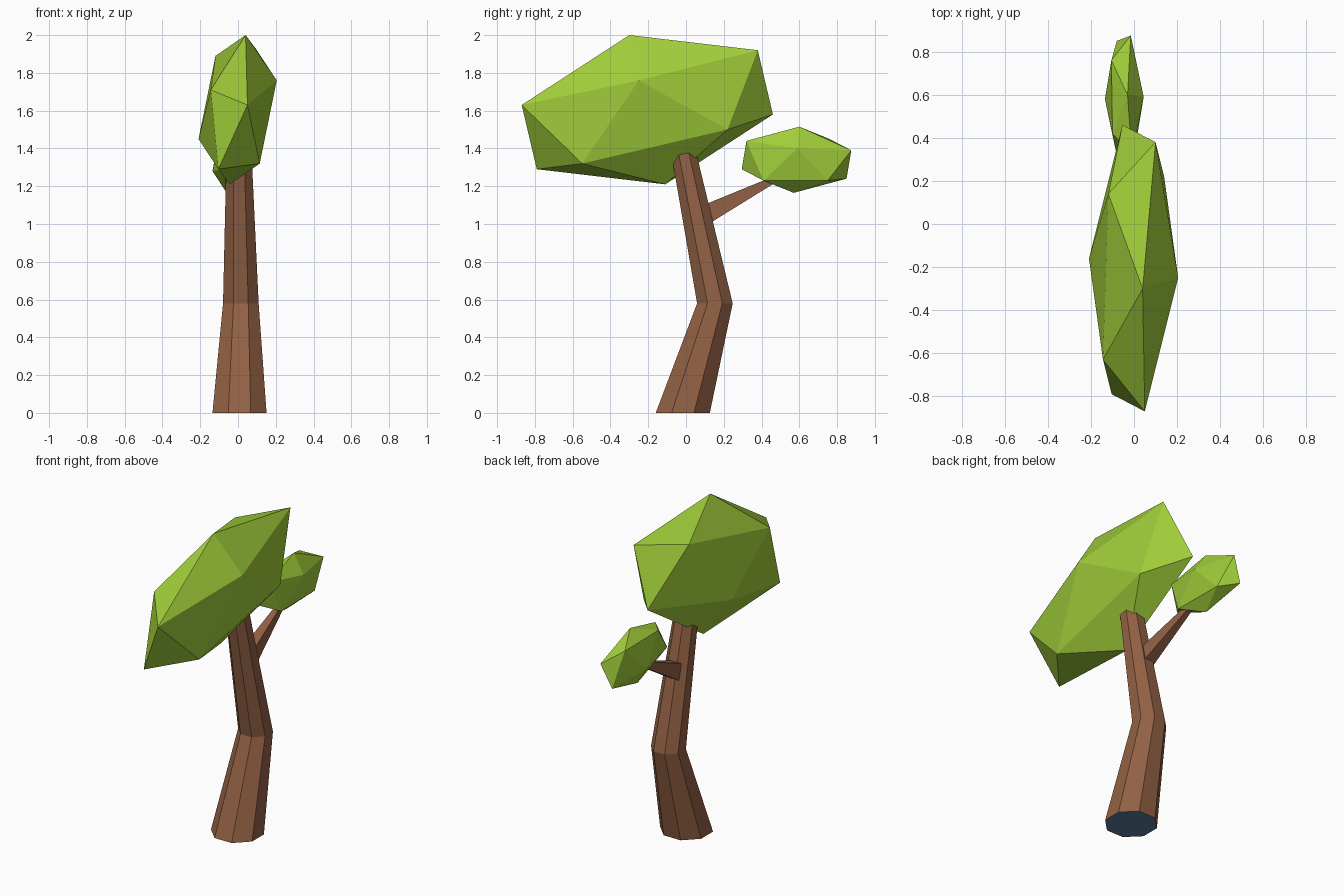
import bpy, bmesh, math
from mathutils import Vector

if "Cube" in bpy.data.objects:
    bpy.data.objects.remove(bpy.data.objects["Cube"])


def material(name, rgb):
    m = bpy.data.materials.new(name)
    m.diffuse_color = (*rgb, 1)
    m.use_nodes = True
    m.node_tree.nodes["Principled BSDF"].inputs["Base Color"].default_value = m.diffuse_color
    return m


LEAF = material("leaf green", (0.352, 0.610, 0.042))
BARK = material("bark brown", (0.287, 0.119, 0.058))
BASE = material("slate blue", (0.105, 0.200, 0.320))


def finish(bm, name, *mats):
    bmesh.ops.recalc_face_normals(bm, faces=bm.faces)
    mesh = bpy.data.meshes.new(name)
    bm.to_mesh(mesh)
    bm.free()
    for m in mats:
        mesh.materials.append(m)
    obj = bpy.data.objects.new(name, mesh)
    bpy.context.collection.objects.link(obj)
    return obj


def crown(name, centre, half):
    """Stretched icosahedron: six corners plus their opposites through the centre."""
    bm = bmesh.new()
    c = Vector(centre)
    for p in half:
        bm.verts.new(p)
        bm.verts.new(2 * c - Vector(p))
    bmesh.ops.convex_hull(bm, input=bm.verts)
    finish(bm, name, LEAF)


def loft(bm, rings):
    """Skin a list of point rings and cap both ends."""
    loops = [[bm.verts.new(p) for p in ring] for ring in rings]
    n = len(loops[0])
    for a, b in zip(loops, loops[1:]):
        for i in range(n):
            j = (i + 1) % n
            bm.faces.new((a[i], a[j], b[j], b[i]))
    bm.faces.new(loops[-1])
    return bm.faces.new(loops[0][::-1])


# leaf crowns
crown("large_crown", (-0.002, -0.205, 1.605), [
    (0.04, -0.30, 2.0), (0.05, -0.87, 1.63), (0.10, 0.38, 1.92),
    (0.205, -0.25, 1.76), (0.115, -0.55, 1.32), (0.14, 0.22, 1.50)])
crown("small_crown", (-0.045, 0.585, 1.34), [
    (-0.03, 0.60, 1.515), (-0.015, 0.875, 1.39), (-0.01, 0.32, 1.44),
    (0.045, 0.59, 1.40), (0.01, 0.75, 1.23), (0.015, 0.41, 1.23)])

# bent octagonal trunk: centre x, y, z, radius
bm = bmesh.new()
rings = []
for x, y, z, r in [(0.008, -0.017, 0, 0.155), (0.015, 0.153, 0.58, 0.102),
                   (0.005, -0.017, 1.40, 0.071)]:
    rings.append([(x + r * math.cos(a), y + r * math.sin(a), z)
                  for a in (math.radians(22.5 + 45 * i) for i in range(8))])
underside = loft(bm, rings)
underside.material_index = 1
finish(bm, "trunk", BARK, BASE)

# tapered side branch
bm = bmesh.new()
start, end = Vector((0.0, 0.08, 1.038)), Vector((-0.03, 0.50, 1.252))
up = Vector((0, -0.46, 0.89))
side = Vector((1, 0, 0))
loft(bm, [[c + side * sx * w + up * sz * h for sx, sz in ((-1, -1), (1, -1), (1, 1), (-1, 1))]
          for c, w, h in ((start, 0.04, 0.053), (end, 0.013, 0.014))])
finish(bm, "branch", BARK)
